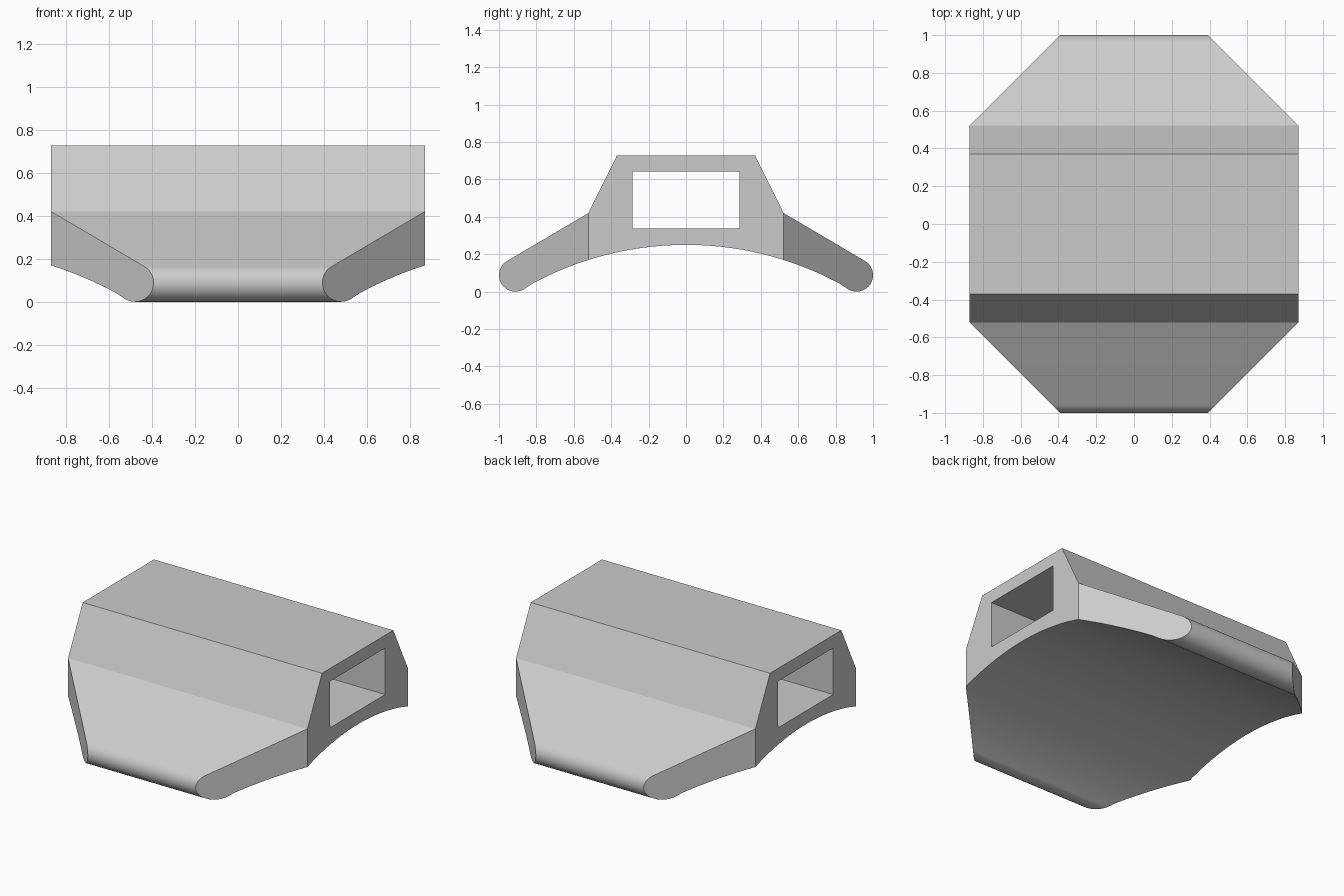
import bpy, bmesh
from math import sin, cos, radians, asin
from mathutils import Vector

cube = bpy.data.objects.get("Cube")
if cube:
    bpy.data.objects.remove(cube, do_unlink=True)

HALF_WIDTH = 0.87
ARCH_RADIUS, ARCH_TOP = 1.73, 0.25
TIP_Y, TIP_Z, TIP_RADIUS = 0.912, 0.088, 0.088

# Flat grey material
grey = bpy.data.materials.new("light grey")
grey.use_nodes = True
colour = (0.6, 0.6, 0.6, 1)
grey.diffuse_color = colour
grey.node_tree.nodes["Principled BSDF"].inputs["Base Color"].default_value = colour


def half_profile():
    """Right half of the side outline, from the roof edge to the arch top."""
    pts = [(0.37, 0.727), (0.522, 0.42)]
    # Rounded tip of the skirt
    steps = 24
    for i in range(steps + 1):
        a = radians(60 - 180 * i / steps)
        pts.append((TIP_Y + TIP_RADIUS * cos(a), TIP_Z + TIP_RADIUS * sin(a)))
    # Shallow arch underneath
    end, steps = asin(pts[-1][0] / ARCH_RADIUS), 20
    for i in range(1, steps + 1):
        a = end * (1 - i / steps)
        pts.append((ARCH_RADIUS * sin(a), ARCH_TOP - ARCH_RADIUS * (1 - cos(a))))
    return pts


def extrude_profile(name, pts, half):
    bm = bmesh.new()
    face = bm.faces.new([bm.verts.new((-half, y, z)) for y, z in pts])
    side = bmesh.ops.extrude_face_region(bm, geom=[face])["geom"]
    verts = [v for v in side if isinstance(v, bmesh.types.BMVert)]
    bmesh.ops.translate(bm, verts=verts, vec=(2 * half, 0, 0))
    bmesh.ops.recalc_face_normals(bm, faces=bm.faces)
    mesh = bpy.data.meshes.new(name)
    bm.to_mesh(mesh)
    bm.free()
    mesh.materials.append(grey)
    obj = bpy.data.objects.new(name, mesh)
    bpy.context.collection.objects.link(obj)
    return obj


# Body extruded across the width
right = half_profile()
left = [(-y, z) for y, z in reversed(right[:-1])]
body = extrude_profile("saddle_body", right + left, HALF_WIDTH)

# Four skirt corners cut off at 45 degrees
bm = bmesh.new()
bm.from_mesh(body.data)
for sx in (-1, 1):
    for sy in (-1, 1):
        cut = bmesh.ops.bisect_plane(
            bm, geom=bm.verts[:] + bm.edges[:] + bm.faces[:], dist=1e-5,
            plane_co=(sx * HALF_WIDTH, sy * 0.522, 0),
            plane_no=Vector((sx, sy, 0)).normalized(), clear_outer=True)
        rim = [e for e in cut["geom_cut"] if isinstance(e, bmesh.types.BMEdge)]
        bmesh.ops.holes_fill(bm, edges=[e for e in rim if e.is_boundary])
bmesh.ops.recalc_face_normals(bm, faces=bm.faces)
bm.to_mesh(body.data)
bm.free()

# Rectangular slot running through the body
slot = extrude_profile("slot_cutter", [(-0.285, 0.337), (0.285, 0.337),
                                       (0.285, 0.642), (-0.285, 0.642)], 1.2)
slot.hide_render = True
mod = body.modifiers.new("slot", 'BOOLEAN')
mod.operation, mod.solver, mod.object = 'DIFFERENCE', 'EXACT', slot
bpy.ops.object.select_all(action='DESELECT')
bpy.context.view_layer.objects.active = body
body.select_set(True)
bpy.ops.object.modifier_apply(modifier=mod.name)
bpy.data.objects.remove(slot, do_unlink=True)

# Smooth tips and arch, crisp edges elsewhere
bpy.ops.object.shade_smooth_by_angle(angle=radians(25))
